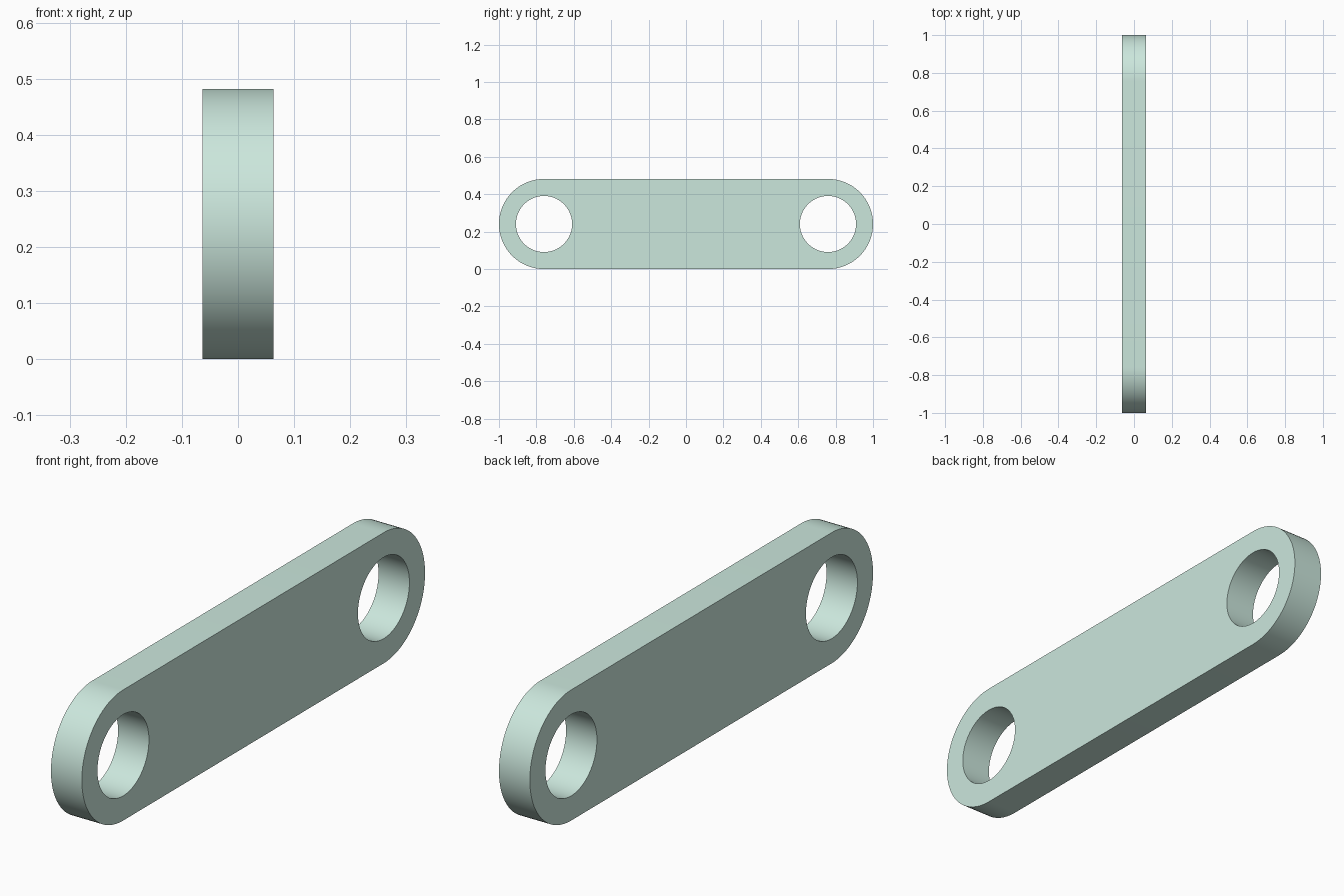
import bpy, bmesh
from math import sin, cos, pi, radians

if "Cube" in bpy.data.objects:
    bpy.data.objects.remove(bpy.data.objects["Cube"])

HALF_T = 0.063          # half thickness along x
R = 0.241               # outer end radius
HOLE = 0.15             # pin hole radius
CY = 1.0 - R            # hole centre offset along y
N = 96                  # segments per full circle


def arc(cy, r, start, sweep, count):
    return [(cy + r * cos(start + sweep * i / count),
             R + r * sin(start + sweep * i / count)) for i in range(count + 1)]


bm = bmesh.new()


def add_loop(points):
    verts = [bm.verts.new((-HALF_T, y, z)) for y, z in points]
    return [bm.edges.new((v, verts[(i + 1) % len(verts)])) for i, v in enumerate(verts)]


# Rounded outline and the two pin holes
edges = add_loop(arc(CY, R, -pi / 2, pi, N // 2) + arc(-CY, R, pi / 2, pi, N // 2))
for side in (-1, 1):
    edges += add_loop(arc(side * CY, HOLE, 0, 2 * pi, N)[:-1])

# Fill the profile and give it thickness
bmesh.ops.triangle_fill(bm, edges=edges, use_beauty=True, use_dissolve=False)
ext = bmesh.ops.extrude_face_region(bm, geom=bm.faces[:], use_keep_orig=True)
moved = [g for g in ext["geom"] if isinstance(g, bmesh.types.BMVert)]
bmesh.ops.translate(bm, verts=moved, vec=(2 * HALF_T, 0, 0))
bmesh.ops.recalc_face_normals(bm, faces=bm.faces[:])

mesh = bpy.data.meshes.new("link_plate")
bm.to_mesh(mesh)
bm.free()
plate = bpy.data.objects.new("link_plate", mesh)
bpy.context.collection.objects.link(plate)

# Pale green finish
mat = bpy.data.materials.new("pale_green")
mat.diffuse_color = (0.60, 0.80, 0.72, 1)
mat.use_nodes = True
mat.node_tree.nodes["Principled BSDF"].inputs["Base Color"].default_value = mat.diffuse_color
mesh.materials.append(mat)

bpy.context.view_layer.objects.active = plate
plate.select_set(True)
bpy.ops.object.shade_smooth_by_angle(angle=radians(30))
